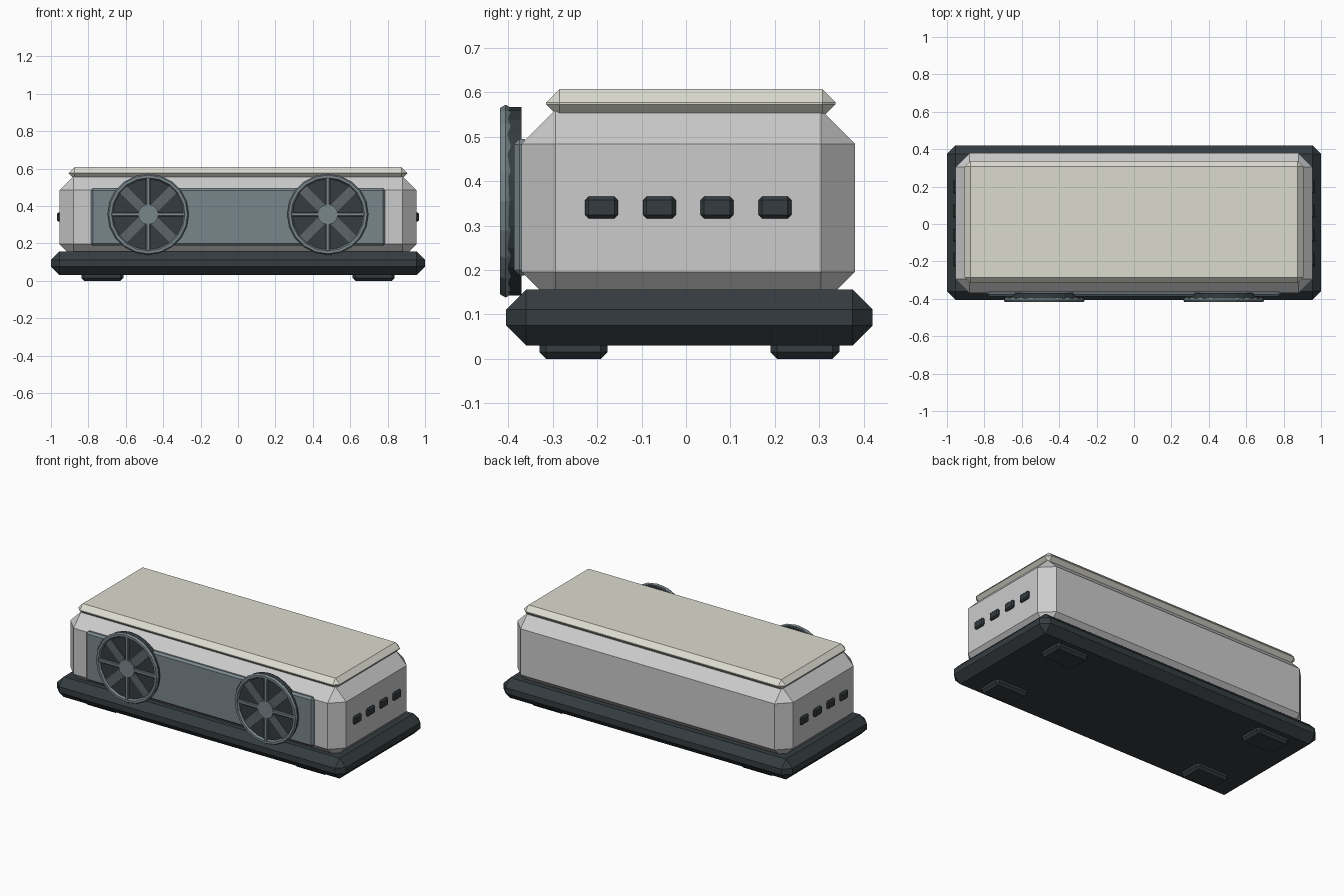
import bpy, bmesh, math
from mathutils import Matrix, Vector

if "Cube" in bpy.data.objects:
    bpy.data.objects.remove(bpy.data.objects["Cube"])


def mat(name, rgb):
    m = bpy.data.materials.new(name)
    m.diffuse_color = (*rgb, 1)
    m.use_nodes = True
    m.node_tree.nodes["Principled BSDF"].inputs["Base Color"].default_value = m.diffuse_color
    return m


DARK = mat("charcoal", (0.035, 0.045, 0.05))
PALE = mat("pale_shell", (0.68, 0.69, 0.68))
CREAM = mat("cream_lid", (0.72, 0.71, 0.63))
SLATE = mat("slate", (0.19, 0.24, 0.26))
BLADE = mat("blade_grey", (0.11, 0.13, 0.14))


def finish(bm, name, m):
    me = bpy.data.meshes.new(name)
    bm.to_mesh(me)
    bm.free()
    me.materials.append(m)
    ob = bpy.data.objects.new(name, me)
    bpy.context.collection.objects.link(ob)
    return ob


def box(name, lo, hi, chamfer, m, spin=None):
    """Chamfered box between two corners, optionally spun about y at a pivot."""
    lo, hi = Vector(lo), Vector(hi)
    bm = bmesh.new()
    bmesh.ops.create_cube(bm, size=1)
    bmesh.ops.scale(bm, vec=hi - lo, verts=bm.verts)
    bmesh.ops.translate(bm, vec=(lo + hi) / 2, verts=bm.verts)
    if chamfer:
        bmesh.ops.bevel(bm, geom=bm.edges[:], offset=chamfer, segments=1,
                        profile=0.5, affect='EDGES', clamp_overlap=True)
    if spin:
        angle, pivot = spin
        bmesh.ops.rotate(bm, verts=bm.verts, cent=pivot,
                         matrix=Matrix.Rotation(angle, 3, 'Y'))
    return finish(bm, name, m)


def disc(name, x, z, r, y0, y1, sides, m):
    bm = bmesh.new()
    bmesh.ops.create_cone(bm, cap_ends=True, segments=sides, radius1=r, radius2=r,
                          depth=y1 - y0,
                          matrix=Matrix.Translation((x, (y0 + y1) / 2, z))
                          @ Matrix.Rotation(math.pi / 2, 4, 'X'))
    return finish(bm, name, m)


def ring(name, x, y, z, major, minor, n, k, m):
    bm = bmesh.new()
    loops = []
    for i in range(n):
        a = 2 * math.pi * i / n
        loop = []
        for j in range(k):
            b = 2 * math.pi * j / k
            r = major + minor * math.cos(b)
            loop.append(bm.verts.new((x + r * math.cos(a), y + minor * math.sin(b),
                                      z + r * math.sin(a))))
        loops.append(loop)
    for i in range(n):
        p, q = loops[i], loops[(i + 1) % n]
        for j in range(k):
            bm.faces.new((p[j], p[(j + 1) % k], q[(j + 1) % k], q[j]))
    bmesh.ops.recalc_face_normals(bm, faces=bm.faces)
    return finish(bm, name, m)


# Main stacked housing
box("base_plinth", (-1, -0.405, 0.03), (1, 0.42, 0.156), 0.045, DARK)
box("housing", (-0.955, -0.37, 0.12), (0.955, 0.38, 0.56), 0.076, PALE)
box("lid", (-0.905, -0.315, 0.543), (0.905, 0.337, 0.607), 0.03, CREAM)
box("front_panel", (-0.787, -0.387, 0.188), (0.787, -0.352, 0.495), 0.012, SLATE)

# Feet and side vents, mirrored left and right
for side, s in (("left", -1), ("right", 1)):
    for end, y0, y1 in (("front", -0.33, -0.177), ("rear", 0.19, 0.345)):
        box(f"{end}_{side}_foot", (s * 0.725 - 0.113, y0, 0),
            (s * 0.725 + 0.113, y1, 0.05), 0.015, DARK)
    for i in range(4):
        y = -0.19 + 0.13 * i
        box(f"{side}_vent_{i + 1}", (s * 0.955 - 0.014, y - 0.037, 0.316),
            (s * 0.955 + 0.014, y + 0.037, 0.365), 0.008, DARK)

# Two front fans
FZ = 0.355
for side, x in (("left", -0.48), ("right", 0.48)):
    pivot = (x, 0, FZ)
    disc(f"{side}_fan_back", x, FZ, 0.212, -0.402, -0.37, 24, DARK)
    ring(f"{side}_fan_rim", x, -0.406, FZ, 0.203, 0.014, 20, 6, SLATE)
    disc(f"{side}_fan_hub", x, FZ, 0.055, -0.417, -0.39, 12, SLATE)
    for i in range(4):
        box(f"{side}_fan_blade_{i + 1}", (x + 0.04, -0.408, FZ - 0.025),
            (x + 0.19, -0.395, FZ + 0.025), 0, BLADE,
            (math.pi / 4 + i * math.pi / 2, pivot))
    for i in range(2):
        box(f"{side}_fan_bar_{i + 1}", (x - 0.2, -0.415, FZ - 0.011),
            (x + 0.2, -0.399, FZ + 0.011), 0.004, SLATE, (i * math.pi / 2, pivot))
